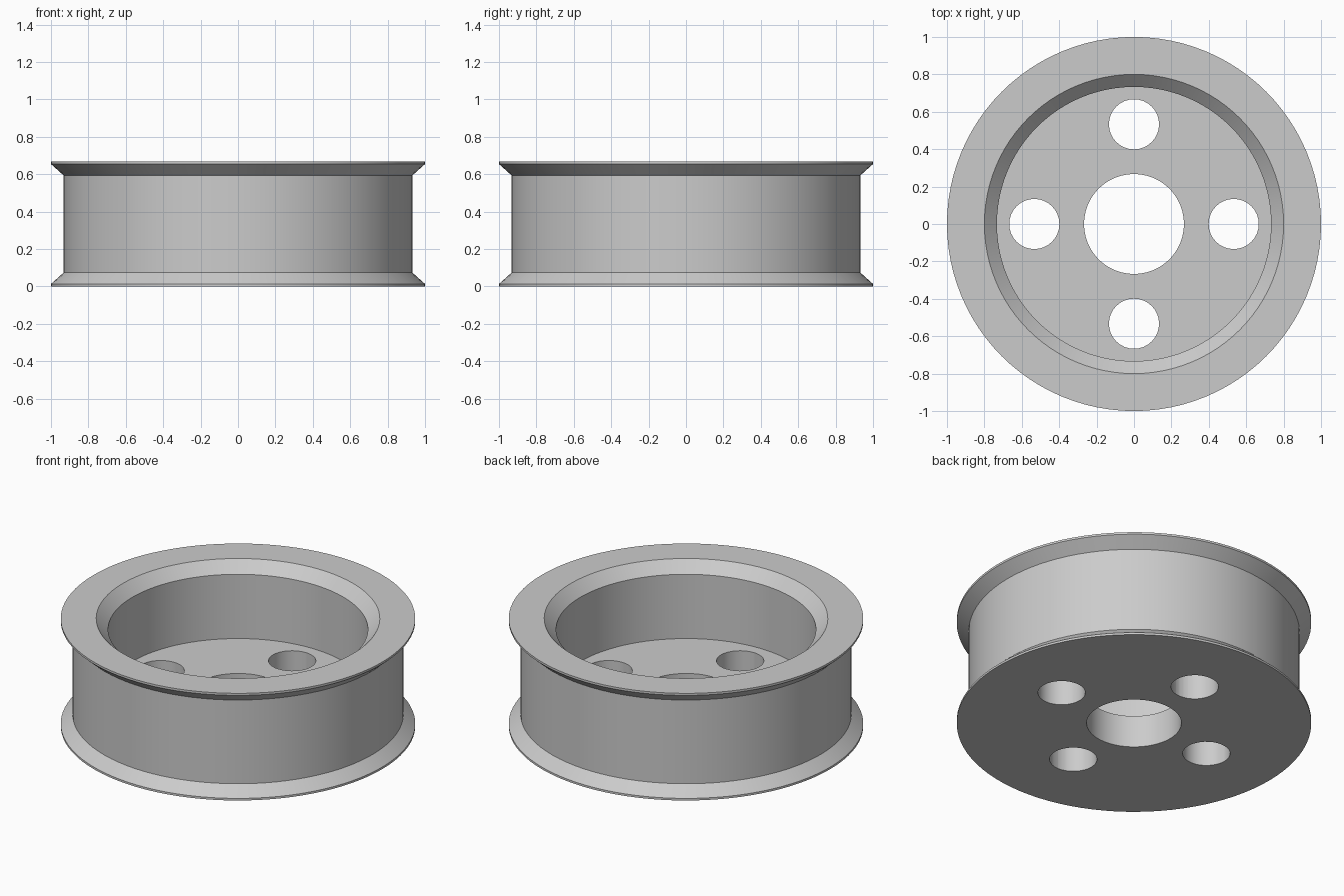
import bpy, bmesh, math
from mathutils import Matrix

cube = bpy.data.objects.get("Cube")
if cube:
    bpy.data.objects.remove(cube, do_unlink=True)

HEIGHT, FLOOR = 0.667, 0.2
BORE, HOLE, HOLE_CIRCLE = 0.267, 0.134, 0.533
LIP, SLOPE = 0.013, 0.073

grey = bpy.data.materials.new("light grey metal")
grey.use_nodes = True
colour = (0.6, 0.6, 0.6, 1)
grey.diffuse_color = colour
grey.node_tree.nodes["Principled BSDF"].inputs["Base Color"].default_value = colour


def make_object(name, bm):
    bmesh.ops.recalc_face_normals(bm, faces=bm.faces)
    mesh = bpy.data.meshes.new(name)
    bm.to_mesh(mesh)
    bm.free()
    mesh.materials.append(grey)
    obj = bpy.data.objects.new(name, mesh)
    bpy.context.collection.objects.link(obj)
    return obj


def lathe(name, profile, steps):
    """Revolve a closed (radius, height) outline about z."""
    bm = bmesh.new()
    verts = [bm.verts.new((r, 0, z)) for r, z in profile]
    edges = [bm.edges.new((v, verts[i - 1])) for i, v in enumerate(verts)]
    bmesh.ops.spin(bm, geom=verts + edges, axis=(0, 0, 1), cent=(0, 0, 0),
                   angle=math.tau, steps=steps, use_merge=True)
    bmesh.ops.remove_doubles(bm, verts=bm.verts, dist=1e-5)
    return make_object(name, bm)


# Wheel: flanged rim, chamfered mouth, recessed web and centre bore
wheel = lathe("wheel", [
    (BORE, 0), (1, 0), (1, LIP), (0.933, SLOPE),
    (0.933, HEIGHT - SLOPE), (1, HEIGHT - LIP), (1, HEIGHT),
    (0.8, HEIGHT), (0.733, 0.6), (0.733, FLOOR), (BORE, FLOOR)], 96)

# Four round holes through the web
bm = bmesh.new()
for i in range(4):
    place = (Matrix.Rotation(i * math.pi / 2, 4, 'Z')
             @ Matrix.Translation((HOLE_CIRCLE, 0, FLOOR / 2)))
    bmesh.ops.create_cone(bm, cap_ends=True, segments=32, radius1=HOLE,
                          radius2=HOLE, depth=FLOOR * 2, matrix=place)
cutter = make_object("hole_cutter", bm)
cutter.hide_render = True

cut = wheel.modifiers.new("web holes", 'BOOLEAN')
cut.operation = 'DIFFERENCE'
cut.solver = 'EXACT'
cut.object = cutter

bpy.ops.object.select_all(action='DESELECT')
wheel.select_set(True)
bpy.context.view_layer.objects.active = wheel
bpy.ops.object.modifier_apply(modifier=cut.name)
bpy.data.objects.remove(cutter, do_unlink=True)
bpy.ops.object.shade_smooth_by_angle(angle=math.radians(25))
